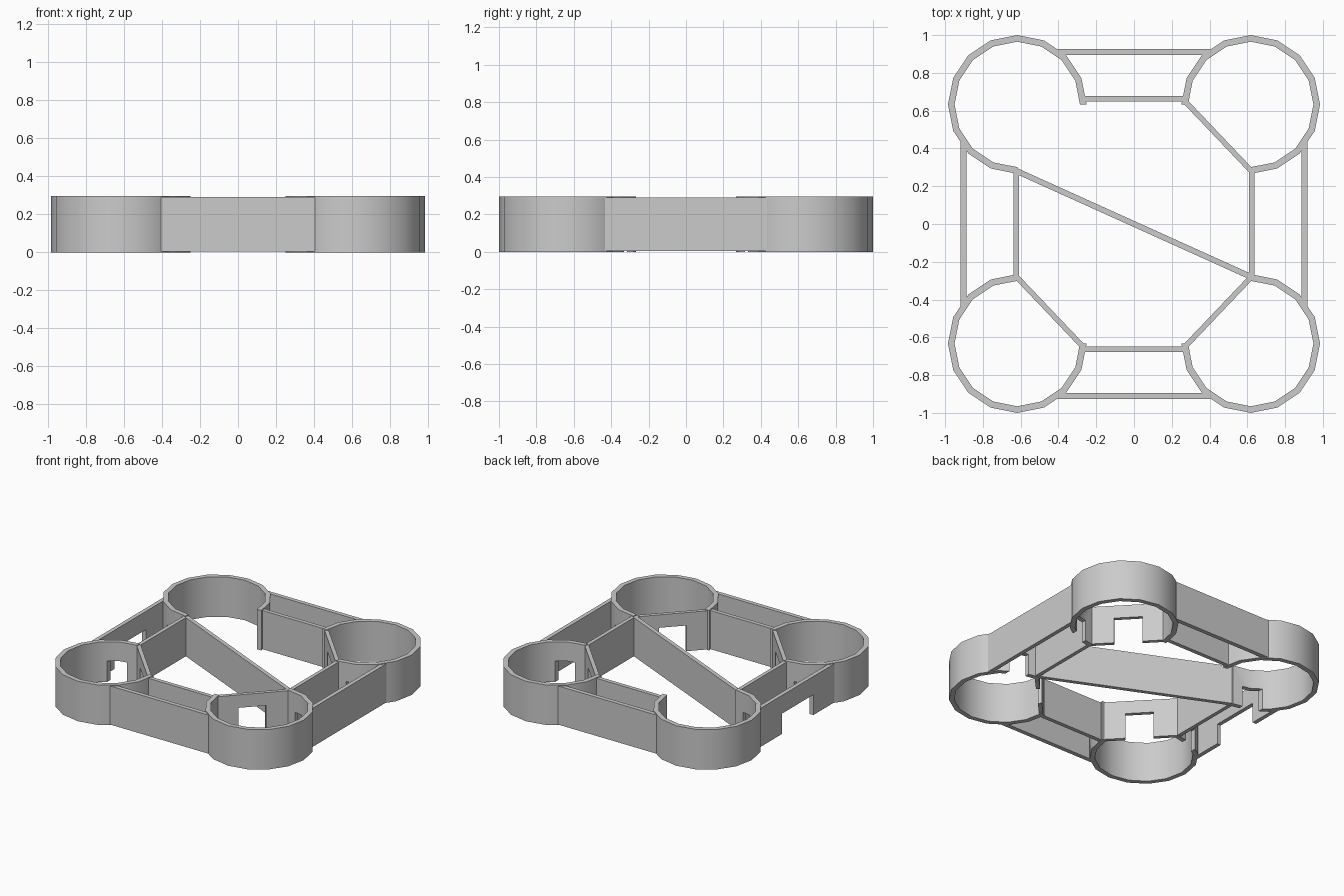
import bpy, bmesh, math
from mathutils import Vector

if "Cube" in bpy.data.objects:
    bpy.data.objects.remove(bpy.data.objects["Cube"])

CX, CY, R_OUT, R_IN, H = 0.618, 0.633, 0.367, 0.332, 0.297
W_BOT, W_TOP = 0.004, 0.291


def make_object(name, bm):
    bmesh.ops.recalc_face_normals(bm, faces=bm.faces[:])
    me = bpy.data.meshes.new(name)
    bm.to_mesh(me)
    bm.free()
    ob = bpy.data.objects.new(name, me)
    bpy.context.collection.objects.link(ob)
    return ob


def extrude_outline(name, pts, vec):
    bm = bmesh.new()
    face = bm.faces.new([bm.verts.new(p) for p in pts])
    ext = bmesh.ops.extrude_face_region(bm, geom=[face])
    moved = [g for g in ext["geom"] if isinstance(g, bmesh.types.BMVert)]
    bmesh.ops.translate(bm, verts=moved, vec=vec)
    # put the source cap back if the extrusion consumed it
    edges = [e for e in bm.edges if e.is_boundary]
    if edges:
        bmesh.ops.holes_fill(bm, edges=edges)
    return make_object(name, bm)


def wall(name, a, b, thick=0.03, door=0, door_h=0):
    """Straight wall from a to b, with an optional centred doorway."""
    a, b = Vector((*a, 0)), Vector((*b, 0))
    d = (b - a).normalized()
    n = Vector((-d.y, d.x, 0)) * thick
    length = (b - a).length
    prof = [(0, W_BOT)]
    if door:
        l, r = (length - door) / 2, (length + door) / 2
        prof += [(l, W_BOT), (l, door_h), (r, door_h), (r, W_BOT)]
    prof += [(length, W_BOT), (length, W_TOP), (0, W_TOP)]
    pts = [a + d * u + Vector((0, 0, z)) - n / 2 for u, z in prof]
    return extrude_outline(name, pts, n)


def tower(name, sx, sy):
    """Three-quarter ring of a 16-sided tower with a side doorway."""
    ang = [math.radians(-90 + 22.5 * i) for i in range(13)]
    ring = [(R_OUT, t) for t in ang] + [(R_IN, t) for t in reversed(ang)]
    pts = [(sx * (CX + r * math.cos(t)), sy * (CY + r * math.sin(t)), 0) for r, t in ring]
    ob = extrude_outline(name, pts, (0, 0, H))
    # doorway cutter
    bpy.ops.mesh.primitive_cube_add(size=1, location=(sx * 0.753, sy * 0.31, 0.05))
    cut = bpy.context.object
    cut.name = name + "_door_cutter"
    cut.scale = (0.125, 0.24, 0.21)
    cut.hide_render = True
    mod = ob.modifiers.new("doorway", 'BOOLEAN')
    mod.operation, mod.solver, mod.object = 'DIFFERENCE', 'EXACT', cut
    bpy.ops.object.select_all(action='DESELECT')
    bpy.context.view_layer.objects.active = ob
    ob.select_set(True)
    bpy.ops.object.modifier_apply(modifier=mod.name)
    bpy.data.objects.remove(cut)
    bpy.ops.object.shade_smooth_by_angle(angle=math.radians(30))


# Corner towers, each closed by a diagonal doorway wall except the back left one
for sy, fb in ((-1, "front"), (1, "back")):
    for sx, lr in ((-1, "left"), (1, "right")):
        tower(f"{fb}_{lr}_tower", sx, sy)
        if (sx, sy) != (-1, 1):
            wall(f"{fb}_{lr}_diagonal_wall", (sx * 0.262, sy * 0.658),
                 (sx * 0.622, sy * 0.28), 0.028, 0.19, 0.195)

# Front and back corridor walls
for s, nm in ((-1, "front"), (1, "back")):
    wall(f"{nm}_outer_wall", (-0.405, s * 0.91), (0.405, s * 0.91), 0.032)
    wall(f"{nm}_inner_wall", (-0.27, s * 0.663), (0.27, s * 0.663))

# Side corridor walls, gate in the left outer one
for s, nm in ((-1, "left"), (1, "right")):
    wall(f"{nm}_outer_wall", (s * 0.903, -0.44), (s * 0.903, 0.44), 0.03,
         0.37 if s < 0 else 0, 0.155)
    wall(f"{nm}_inner_wall", (s * 0.624, -0.285), (s * 0.624, 0.285), 0.028)

# Dividing wall across the courtyard
wall("courtyard_divider", (-0.62, 0.28), (0.62, -0.28))
